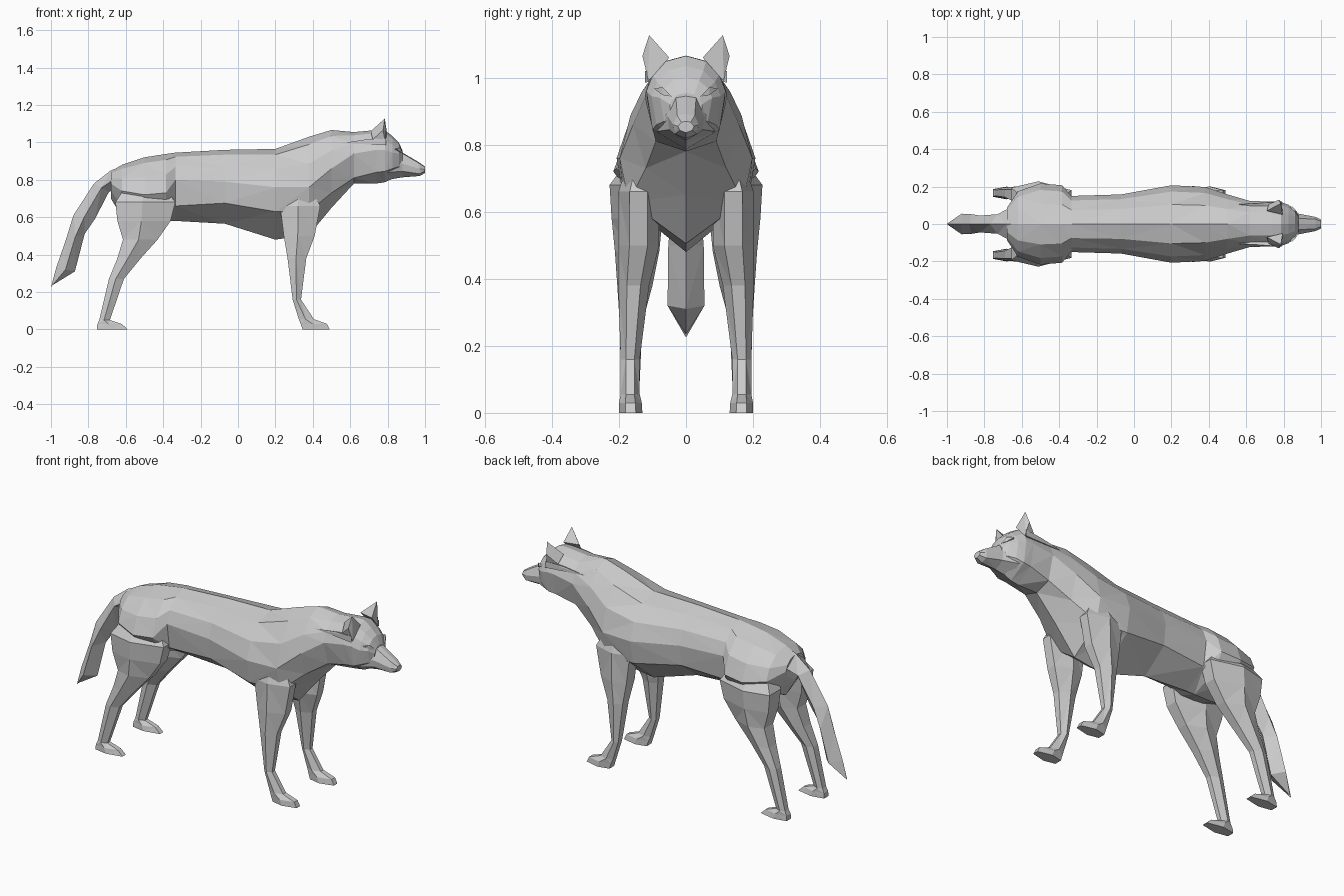
import bpy, bmesh
from math import sin, cos, radians


def finish(bm, name):
    bmesh.ops.recalc_face_normals(bm, faces=bm.faces)
    mesh = bpy.data.meshes.new(name)
    bm.to_mesh(mesh)
    bm.free()
    obj = bpy.data.objects.new(name, mesh)
    bpy.context.collection.objects.link(obj)
    return obj


def loft(name, rings):
    bm = bmesh.new()
    loops = [[bm.verts.new(p) for p in ring] for ring in rings]
    n = len(loops[0])
    for a, b in zip(loops, loops[1:]):
        for i in range(n):
            j = (i + 1) % n
            bm.faces.new((a[i], a[j], b[j], b[i]))
    bm.faces.new(loops[0])
    bm.faces.new(loops[-1])
    # Split bent quads into crisp facets
    bmesh.ops.triangulate(bm, faces=[f for f in bm.faces if len(f.verts) == 4])
    return finish(bm, name)


def hull(name, pts):
    bm = bmesh.new()
    for p in pts:
        bm.verts.new(p)
    bmesh.ops.convex_hull(bm, input=bm.verts)
    return finish(bm, name)


def mirrored_ring(x, top, half, bottom):
    return ([(x, 0, top)] + [(x, y, z) for y, z in half] + [(x, 0, bottom)]
            + [(x, -y, z) for y, z in reversed(half)])


def body_ring(x, top, w, zm, wl, zl, bottom):
    # Rounded back above the widest point, narrowing belly below it
    back = [(w * .95 * sin(radians(a)), zm + (top - zm) * cos(radians(a))) for a in (32, 62)]
    return mirrored_ring(x, top, back + [(w, zm), (wl, zl)], bottom)


def leg_ring(z, x0, x1, y0, y1, side):
    # Six-sided section with narrow front and back
    xm, ly, ym = x0 + (x1 - x0) * .45, y1 - y0, (y0 + y1) / 2
    pts = [(x0, ym - ly * .3), (xm, y0), (x1, ym - ly * .22),
           (x1, ym + ly * .22), (xm, y1), (x0, ym + ly * .3)]
    return [(x, side * y, z) for x, y in pts]


def merge(target, parts):
    # Fuse overlapping parts into one skin
    for p in parts:
        m = target.modifiers.new("join", 'BOOLEAN')
        m.operation, m.solver, m.object = 'UNION', 'EXACT', p
    dg = bpy.context.evaluated_depsgraph_get()
    mesh = bpy.data.meshes.new_from_object(target.evaluated_get(dg))
    target.modifiers.clear()
    target.data = mesh
    for p in parts:
        bpy.data.objects.remove(p)


# Torso, hips, neck and skull
body = loft("body", [body_ring(*r) for r in [
    (-.68, .845, .085, .78, .06, .74, .70),
    (-.62, .88, .175, .74, .12, .66, .60),
    (-.50, .92, .217, .72, .15, .63, .58),
    (-.385, .938, .207, .73, .15, .64, .58),
    (-.335, .945, .150, .80, .13, .66, .58),
    (-.07, .96, .158, .79, .145, .675, .565),
    (.20, .965, .207, .76, .185, .63, .48),
    (.38, 1.03, .198, .76, .17, .63, .505),
    (.50, 1.066, .158, .86, .12, .73, .65),
    (.62, 1.055, .123, .94, .09, .81, .78),
    (.74, 1.066, .120, .96, .098, .84, .78),
    (.785, 1.065, .118, .96, .10, .845, .787),
    (.825, 1.035, .103, .945, .088, .86, .805),
    (.86, 1.0, .078, .94, .065, .87, .815),
    (.88, .955, .048, .92, .045, .88, .83)]])

# Muzzle
muzzle = loft("muzzle", [mirrored_ring(x, t, [(a, b), (c, d), (e, f)], low)
                         for x, t, a, b, c, d, e, f, low in [
    (.80, .98, .04, .97, .088, .90, .085, .84, .80),
    (.88, .945, .03, .94, .055, .885, .05, .845, .813),
    (.97, .892, .026, .887, .038, .86, .034, .832, .82),
    (1.0, .87, .014, .867, .024, .855, .018, .843, .836)]])

# Tail: top edge, bottom edge and half width at each station
stations = [(-.60, .88, -.60, .76, .11), (-.68, .85, -.655, .75, .085),
            (-.77, .78, -.69, .735, .052), (-.88, .61, -.765, .59, .045),
            (-.92, .48, -.82, .51, .053), (-.972, .33, -.872, .31, .055),
            (-1.0, .225, -.994, .235, .003)]
tail = loft("tail", [[(xt, 0, zt), ((xt + xb) / 2, w, (zt + zb) / 2),
                      (xb, 0, zb), ((xt + xb) / 2, -w, (zt + zb) / 2)]
                     for xt, zt, xb, zb, w in stations])

front_leg = [(.78, .27, .38, .09, .16), (.66, .225, .44, .08, .202),
             (.50, .245, .41, .08, .203), (.38, .265, .365, .11, .202),
             (.16, .292, .337, .138, .195), (.055, .325, .405, .138, .195),
             (.03, .335, .475, .132, .2), (0, .345, .49, .13, .2)]
hind_leg = [(.80, -.58, -.42, .06, .14), (.68, -.655, -.335, .06, .228),
            (.58, -.645, -.36, .07, .222),
            (.48, -.615, -.43, .08, .212), (.38, -.645, -.52, .10, .205),
            (.27, -.69, -.61, .13, .198), (.05, -.742, -.685, .14, .193),
            (.028, -.752, -.62, .135, .197), (0, -.755, -.59, .132, .2)]

# Paired legs, ears, neck folds and eyes
parts = [muzzle, tail]
for side, tag in ((1, "left"), (-1, "right")):
    parts.append(loft("front_leg_" + tag, [leg_ring(*r, side) for r in front_leg]))
    parts.append(loft("hind_leg_" + tag, [leg_ring(*r, side) for r in hind_leg]))
    for part, pts in {
        "ear_": [(.795, .05, 1.06), (.79, .112, .99), (.775, .13, 1.065),
                 (.785, .11, 1.127), (.71, .07, 1.06), (.72, .105, 1.015)],
        "neck_fold_": [(.55, .105, .995), (.79, .122, 1.02), (.79, .122, .985),
                       (.68, .112, 1.015), (.74, .06, 1.0)],
        "eye_": [(.882, .042, .943), (.845, .095, .967), (.868, .07, .972),
                 (.868, .07, .948), (.82, .07, .96)],
    }.items():
        parts.append(hull(part + tag, [(x, side * y, z) for x, y, z in pts]))
merge(body, parts)
